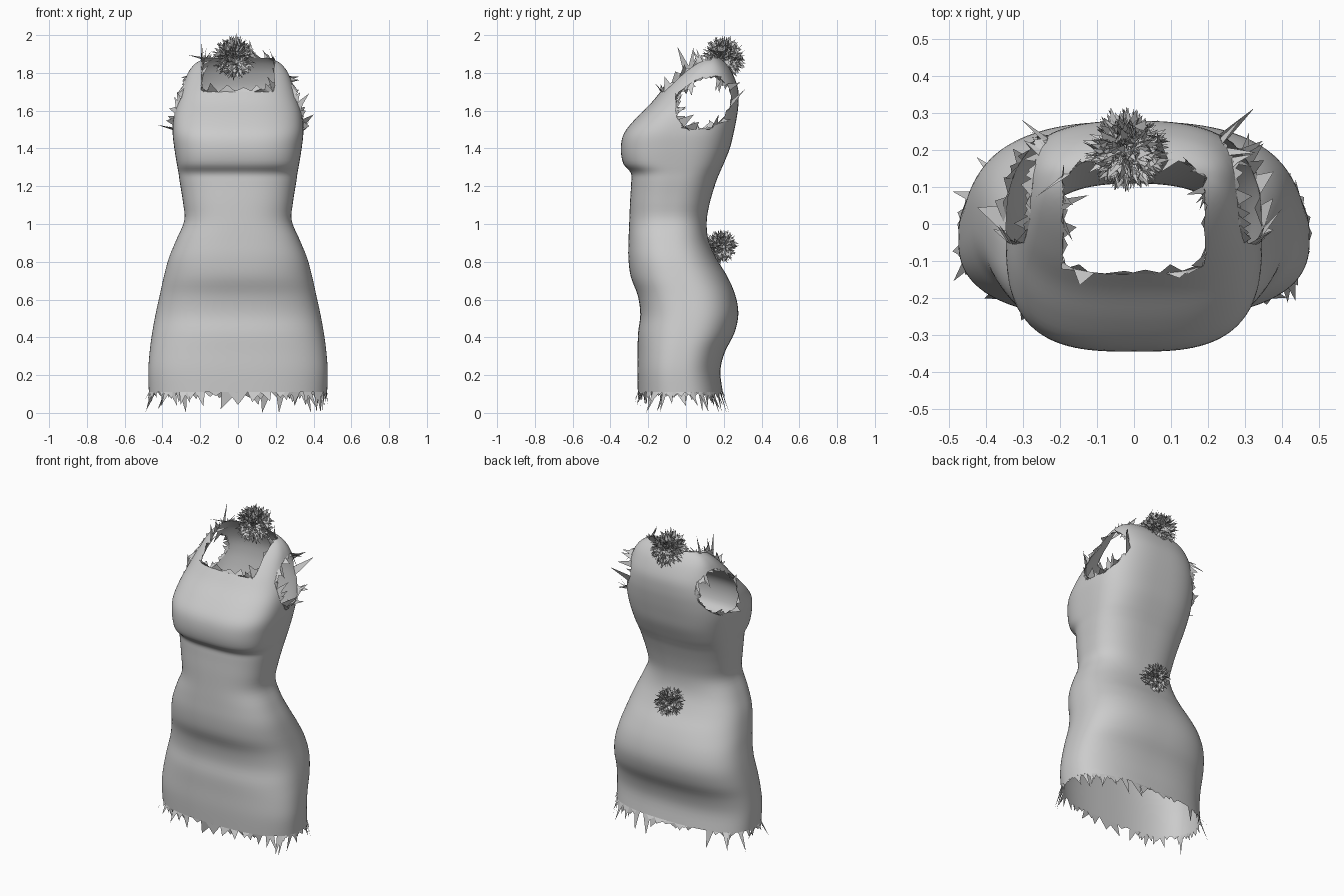
import bpy, bmesh, math, random
from mathutils import Vector

if "Cube" in bpy.data.objects:
    bpy.data.objects.remove(bpy.data.objects["Cube"])

random.seed(7)

# Profile: height, half width, front y, back y, squareness
PROFILE = [
    (0.11, .472, -.255, .195, 2.6), (0.22, .475, -.258, .182, 2.6),
    (0.32, .468, -.256, .205, 2.6), (0.42, .455, -.254, .255, 2.6),
    (0.52, .437, -.242, .277, 2.6), (0.62, .415, -.255, .262, 2.6),
    (0.72, .393, -.292, .220, 2.5), (0.82, .366, -.305, .160, 2.5),
    (0.92, .325, -.304, .118, 2.5), (1.02, .284, -.300, .110, 2.5),
    (1.12, .292, -.296, .128, 2.6), (1.22, .308, -.290, .158, 2.7),
    (1.27, .315, -.292, .178, 2.8), (1.32, .324, -.332, .200, 3.0),
    (1.40, .337, -.345, .232, 3.0), (1.48, .346, -.328, .252, 3.0),
    (1.56, .342, -.265, .268, 2.9), (1.64, .325, -.185, .278, 2.8),
    (1.72, .298, -.118, .275, 2.7), (1.80, .265, -.035, .245, 2.6),
    (1.85, .225, .030, .212, 2.5), (1.88, .170, .090, .180, 2.4),
]
SIDES, STEPS = 112, 4


def catmull(a, b, c, d, t):
    return tuple(.5 * (2*q + (r-p)*t + (2*p-5*q+4*r-s)*t*t + (3*q-p-3*r+s)*t**3)
                 for p, q, r, s in zip(a, b, c, d))


def sections():
    last = len(PROFILE) - 1
    for i in range(last):
        pts = [PROFILE[min(max(k, 0), last)] for k in range(i-1, i+3)]
        for s in range(STEPS):
            yield catmull(*pts, s / STEPS)
    yield PROFILE[-1]


def ring(z, w, front, back, n):
    for k in range(SIDES):
        a = 2 * math.pi * k / SIDES
        c, s = math.cos(a), math.sin(a)
        x = w * math.copysign(abs(c) ** (2/n), c)
        y = (front+back)/2 + (back-front)/2 * math.copysign(abs(s) ** (2/n), s)
        yield Vector((x, y, z))


def is_opening(p):
    neck = abs(p.x) < .19 and p.y < .135 and p.z > 1.70
    dy, dz = p.y - .09, p.z - 1.635 - .2 * (p.y - .09)
    arm = abs(p.x) > .17 and (dy / .15) ** 2 + (dz / .14) ** 2 < 1
    return neck or arm


def make_object(name, bm):
    mesh = bpy.data.meshes.new(name)
    bm.to_mesh(mesh)
    bm.free()
    obj = bpy.data.objects.new(name, mesh)
    bpy.context.collection.objects.link(obj)
    return obj


def triangle(bm, pts):
    bm.faces.new([bm.verts.new((p.x, p.y, max(p.z, 0))) for p in pts])


def rand_dir():
    return Vector([random.gauss(0, 1) for _ in range(3)]).normalized()


# Dress body: lofted shell with neck and arm openings
body = bmesh.new()
rows = [[body.verts.new(p) for p in ring(*sec)] for sec in sections()]
for lo, hi in zip(rows, rows[1:]):
    for k in range(SIDES):
        j = (k + 1) % SIDES
        body.faces.new((lo[k], lo[j], hi[j], hi[k]))
holes = [f for f in body.faces if is_opening(f.calc_center_median())]
bmesh.ops.delete(body, geom=holes, context='FACES')
body.normal_update()

# Soften the stepped edges of the openings
rim = [v for v in body.verts if v.is_boundary and v.co.z > 1]
for _ in range(2):
    new = {}
    for v in rim:
        near = [e.other_vert(v).co for e in v.link_edges if e.is_boundary]
        new[v] = v.co * .5 + sum(near, Vector()) / len(near) * .5
    for v, co in new.items():
        v.co = co

# Ragged trims: loose triangles growing out of the open edges
hem, trim = bmesh.new(), bmesh.new()
for v in body.verts:
    if not v.is_boundary:
        continue
    edges = [e for e in v.link_edges if e.is_boundary]
    a, b = (e.other_vert(v).co for e in edges[:2])
    inner = sum((f.calc_center_median() for f in v.link_faces), Vector()) / len(v.link_faces)
    out = (v.co - inner).normalized()
    low = v.co.z < 1
    if random.random() > (.72 if low else .5):
        continue
    if low:
        length = random.choice((.02, .03, .04, .06, .10))
        tip = v.co + (out + v.normal * random.uniform(-.2, .4) + rand_dir() * .35) * length
        triangle(hem, (a, b, tip))
    else:
        length = random.choice((.02, .03, .05, .07, .10))
        tip = v.co + (out * .5 + v.normal * random.uniform(.1, .9) + rand_dir() * .45) * length
        side = (b - a) * .4
        triangle(trim, (a - side, b + side, tip))
make_object("hem_fringe", hem)
make_object("neck_and_arm_trim", trim)
dress = make_object("dress_body", body)
for p in dress.data.polygons:
    p.use_smooth = True


# Spiky pompoms on the back of the neck and waist
def pompom(name, centre, radius, count):
    bm = bmesh.new()
    c = Vector(centre)
    for _ in range(count):
        d = rand_dir()
        side = d.cross(rand_dir()).normalized() * radius * random.uniform(.08, .2)
        base = c + d * radius * random.uniform(.25, .7)
        tip = c + (d + rand_dir() * .25).normalized() * radius * random.uniform(.7, 1.08)
        triangle(bm, (base - side, base + side, tip))
    make_object(name, bm)


pompom("neck_pompom", (-.02, .2, 1.88), .115, 650)
pompom("waist_pompom", (-.01, .185, .88), .092, 450)
